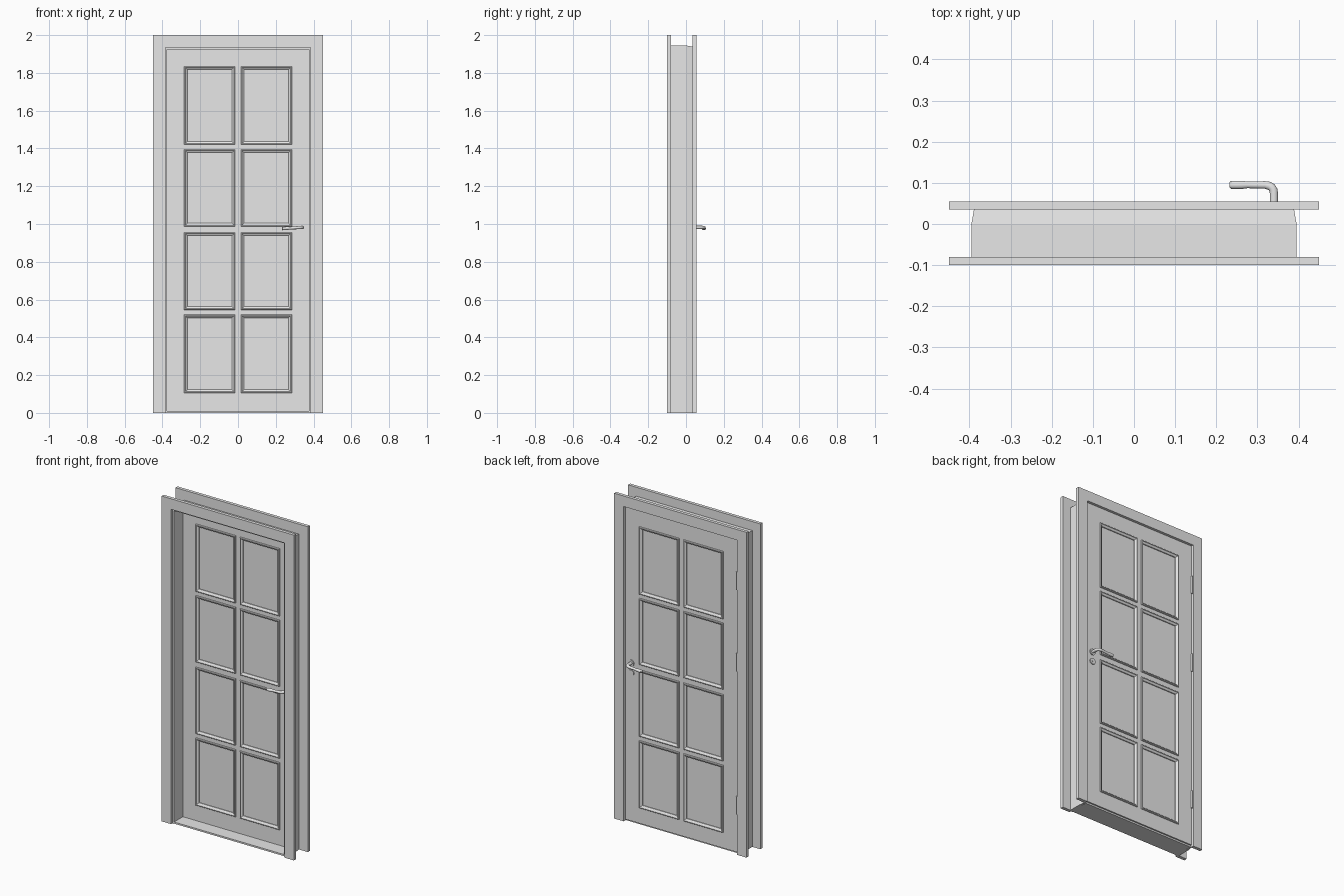
import bpy, bmesh, math
from mathutils import Matrix

if "Cube" in bpy.data.objects:
    bpy.data.objects.remove(bpy.data.objects["Cube"], do_unlink=True)

grey = bpy.data.materials.new("light grey")
grey.use_nodes = True
grey.diffuse_color = (0.8, 0.8, 0.8, 1)
grey.node_tree.nodes["Principled BSDF"].inputs["Base Color"].default_value = (0.8, 0.8, 0.8, 1)


def finish(name, bm, smooth=False):
    bmesh.ops.recalc_face_normals(bm, faces=bm.faces)
    mesh = bpy.data.meshes.new(name)
    bm.to_mesh(mesh)
    bm.free()
    mesh.materials.append(grey)
    ob = bpy.data.objects.new(name, mesh)
    bpy.context.collection.objects.link(ob)
    if smooth:
        bpy.ops.object.select_all(action='DESELECT')
        ob.select_set(True)
        bpy.context.view_layer.objects.active = ob
        bpy.ops.object.shade_smooth_by_angle(angle=math.radians(40))
    return ob


def add_box(bm, x0, x1, y0, y1, z0, z1):
    m = Matrix.Translation(((x0 + x1) / 2, (y0 + y1) / 2, (z0 + z1) / 2))
    bmesh.ops.create_cube(bm, size=1, matrix=m @ Matrix.Diagonal((x1 - x0, y1 - y0, z1 - z0, 1)))


def add_cylinder(bm, r, depth, matrix, sides=24):
    bmesh.ops.create_cone(bm, cap_ends=True, segments=sides, radius1=r, radius2=r,
                          depth=depth, matrix=matrix)


def bridge(bm, rings, closed):
    n = len(rings[0])
    pairs = list(zip(rings, rings[1:])) + ([(rings[-1], rings[0])] if closed else [])
    for a, b in pairs:
        for i in range(n):
            j = (i + 1) % n
            bm.faces.new((a[i], a[j], b[j], b[i]))


# Mitred frame over two sides and the top, from an (x, y) section of the left side
TOP = 1.55
def surround(name, section):
    bm = bmesh.new()
    path = [(-1, 0), (-1, 1), (1, 1), (1, 0)]
    rings = [[bm.verts.new((s * x, y, t * (x + TOP))) for x, y in section] for s, t in path]
    bridge(bm, rings, False)
    bm.faces.new(rings[0])
    bm.faces.new(rings[-1])
    return finish(name, bm)


surround("front_trim", [(0.385, -0.10), (0.45, -0.10), (0.45, -0.08), (0.385, -0.08)])
surround("back_trim", [(0.385, 0.035), (0.45, 0.035), (0.45, 0.055), (0.385, 0.055)])
surround("jamb", [(0.375, -0.088), (0.385, -0.088), (0.385, -0.08), (0.395, -0.08),
                  (0.395, 0.0), (0.389, 0.035), (0.382, 0.035), (0.382, 0.0), (0.375, 0.0)])

# Threshold
bm = bmesh.new()
add_box(bm, -0.38, 0.38, -0.085, 0.035, 0, 0.01)
finish("threshold", bm)

# Door leaf: a slab with eight openings
FRONT, BACK = 0.0, 0.044
xs = [-0.381, -0.285, -0.015, 0.015, 0.285, 0.381]
rows = [(0.106, 0.52), (0.546, 0.955), (0.987, 1.395), (1.42, 1.835)]
zs = [0.01] + [z for r in rows for z in r] + [1.931]
bm = bmesh.new()
grid = [[bm.verts.new((x, FRONT, z)) for x in xs] for z in zs]
for i in range(len(zs) - 1):
    for j in range(len(xs) - 1):
        if not (i % 2 and j % 2):
            bm.faces.new((grid[i][j], grid[i][j + 1], grid[i + 1][j + 1], grid[i + 1][j]))
ext = bmesh.ops.extrude_face_region(bm, geom=bm.faces[:], use_keep_orig=True)
for v in ext["geom"]:
    if isinstance(v, bmesh.types.BMVert):
        v.co.y = BACK
finish("door_leaf", bm)

# Recessed panels and raised mouldings on both faces
panels, mould = bmesh.new(), bmesh.new()
profile = [(0.0, -0.004), (0.0, 0.004), (0.003, 0.007), (0.006, 0.007), (0.009, 0.003),
           (0.013, 0.001), (0.017, -0.003), (0.017, -0.012), (0.0, -0.012)]
for x0, x1 in ((xs[1], xs[2]), (xs[3], xs[4])):
    for z0, z1 in rows:
        add_box(panels, x0, x1, FRONT + 0.008, BACK - 0.008, z0, z1)
        for face, out in ((FRONT, -1), (BACK, 1)):
            rings = []
            for cx, cz, sx, sz in ((x0, z0, 1, 1), (x1, z0, -1, 1), (x1, z1, -1, -1), (x0, z1, 1, -1)):
                rings.append([mould.verts.new((cx + sx * d, face + out * h, cz + sz * d))
                              for d, h in profile])
            bridge(mould, rings, True)
finish("door_panels", panels)
finish("panel_mouldings", mould)


# Lever handles: a round bar bent at the elbow, with a thicker grip
def lever(name, face, out):
    path = [(0.34, 0.0), (0.34, 0.030), (0.339, 0.038), (0.335, 0.045), (0.328, 0.049),
            (0.318, 0.051), (0.275, 0.051), (0.262, 0.051), (0.236, 0.051), (0.232, 0.051)]
    radii = [0.010, 0.010, 0.010, 0.010, 0.010, 0.009, 0.008, 0.010, 0.010, 0.006]
    bm = bmesh.new()
    rings = []
    for k, (x, y) in enumerate(path):
        a, b = path[max(k - 1, 0)], path[min(k + 1, len(path) - 1)]
        length = math.hypot(b[0] - a[0], b[1] - a[1])
        nx, ny = -(b[1] - a[1]) / length, (b[0] - a[0]) / length
        ring = []
        for s in range(16):
            t = math.tau * s / 16
            c, h = radii[k] * math.cos(t), radii[k] * 0.9 * math.sin(t)
            ring.append(bm.verts.new((x + nx * c, face + out * (y + ny * c),
                                      0.982 - 0.06 * (0.34 - x) + h)))
        rings.append(ring)
    bridge(bm, rings, False)
    bm.faces.new(rings[0])
    bm.faces.new(rings[-1])
    finish(name, bm, True)


turn = Matrix.Rotation(math.pi / 2, 4, 'X')
for side, face, out, thick in (("front", FRONT, -1, 0.001), ("back", BACK, 1, 0.006)):
    lever(side + "_lever", face, out)
    bm = bmesh.new()
    for z in (0.982, 0.922):
        add_cylinder(bm, 0.019, thick * 2, Matrix.Translation((0.34, face, z)) @ turn)
    # Keyhole barrel on the lower rose
    add_cylinder(bm, 0.006, thick * 2 + 0.003, Matrix.Translation((0.34, face, 0.922)) @ turn, 12)
    finish(side + "_roses", bm, True)

# Hinge knuckles on the side opposite the handle
bm = bmesh.new()
for z in (0.30, 1.18, 1.68):
    add_cylinder(bm, 0.006, 0.11, Matrix.Translation((-0.381, 0.047, z)), 12)
finish("hinges", bm, True)
